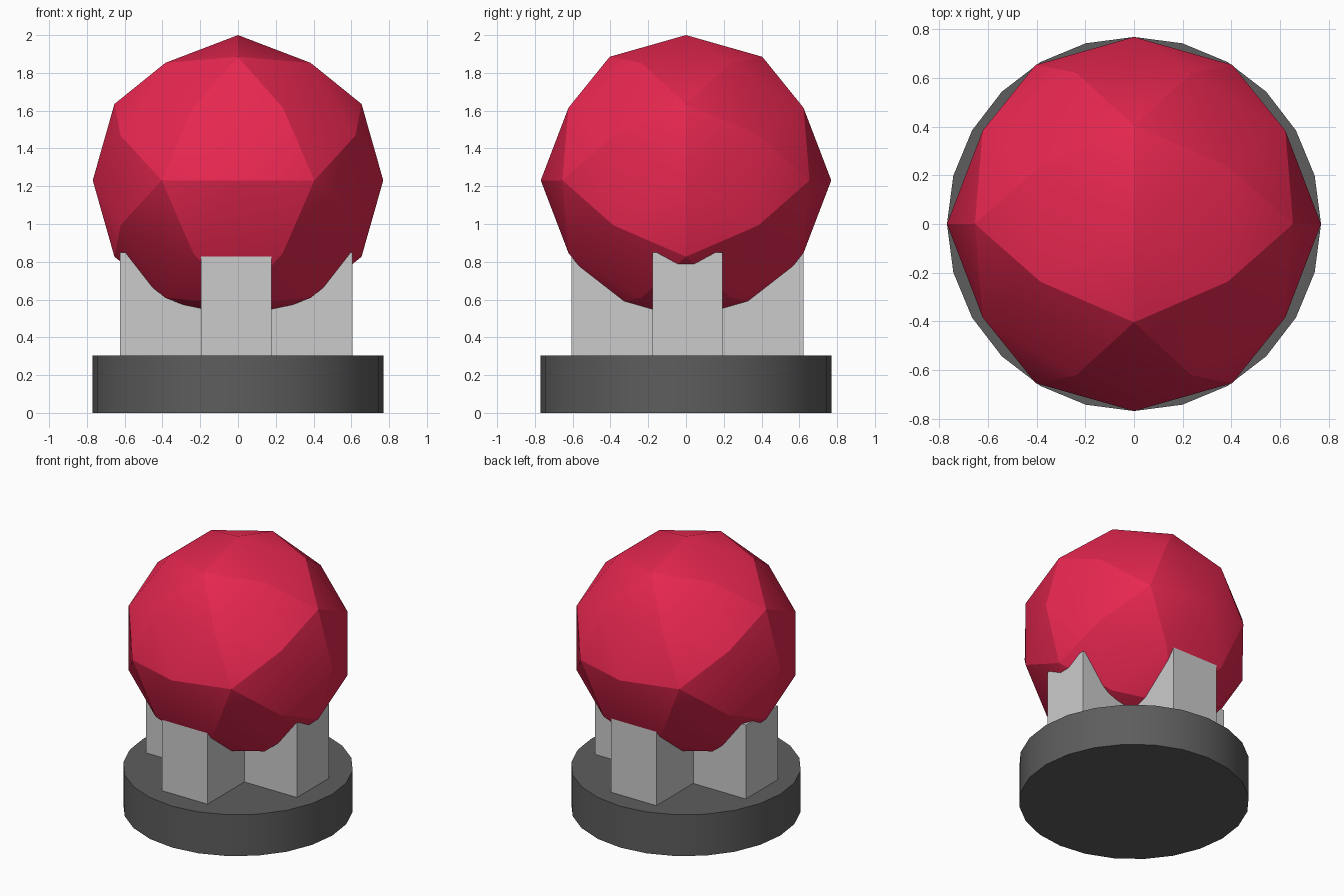
import bpy, bmesh, math

if "Cube" in bpy.data.objects:
    bpy.data.objects.remove(bpy.data.objects["Cube"])

R = 0.769           # radius shared by base and ball
BASE_TOP = 0.305
CROSS_TOP = 0.85


def paint(obj, name, rgb):
    mat = bpy.data.materials.new(name)
    mat.diffuse_color = (*rgb, 1)
    mat.use_nodes = True
    mat.node_tree.nodes["Principled BSDF"].inputs["Base Color"].default_value = mat.diffuse_color
    obj.data.materials.append(mat)


def smooth(obj):
    bpy.ops.object.select_all(action='DESELECT')
    obj.select_set(True)
    bpy.context.view_layer.objects.active = obj
    bpy.ops.object.shade_smooth_by_angle(angle=math.radians(20))


# Round base
bpy.ops.mesh.primitive_cylinder_add(vertices=24, radius=R, depth=BASE_TOP,
                                    location=(0, 0, BASE_TOP / 2))
base = bpy.context.object
base.name = "base"
paint(base, "dark_grey", (0.11, 0.11, 0.11))
smooth(base)

# Cross-shaped support: one quarter of the outline, turned four times, extruded
arm, half = 0.615, 0.186
outline = []
for x, y in [(half, -half), (arm, -half), (arm, half)]:
    outline.append((x, y))
quarter, outline = outline, []
for i in range(4):
    for x, y in quarter:
        for _ in range(i):
            x, y = -y, x
        outline.append((x, y))

bm = bmesh.new()
face = bm.faces.new([bm.verts.new((x, y, 0)) for x, y in outline])
top = bmesh.ops.extrude_face_region(bm, geom=[face])
bmesh.ops.translate(bm, vec=(0, 0, CROSS_TOP - BASE_TOP),
                    verts=[g for g in top["geom"] if isinstance(g, bmesh.types.BMVert)])
bmesh.ops.recalc_face_normals(bm, faces=bm.faces)
mesh = bpy.data.meshes.new("cross_support")
bm.to_mesh(mesh)
bm.free()
support = bpy.data.objects.new("cross_support", mesh)
support.location = (-0.009, 0.008, BASE_TOP)
bpy.context.collection.objects.link(support)

# Faceted ball, turned so an edge midpoint of the icosahedron points straight up
tilt = math.atan(2) / 2
bpy.ops.mesh.primitive_ico_sphere_add(subdivisions=2, radius=R, location=(0, 0, 2 - R),
                                      rotation=(0, -tilt, math.pi / 2))
ball = bpy.context.object
ball.name = "ball"
paint(ball, "red", (0.8, 0.02, 0.08))
smooth(ball)
